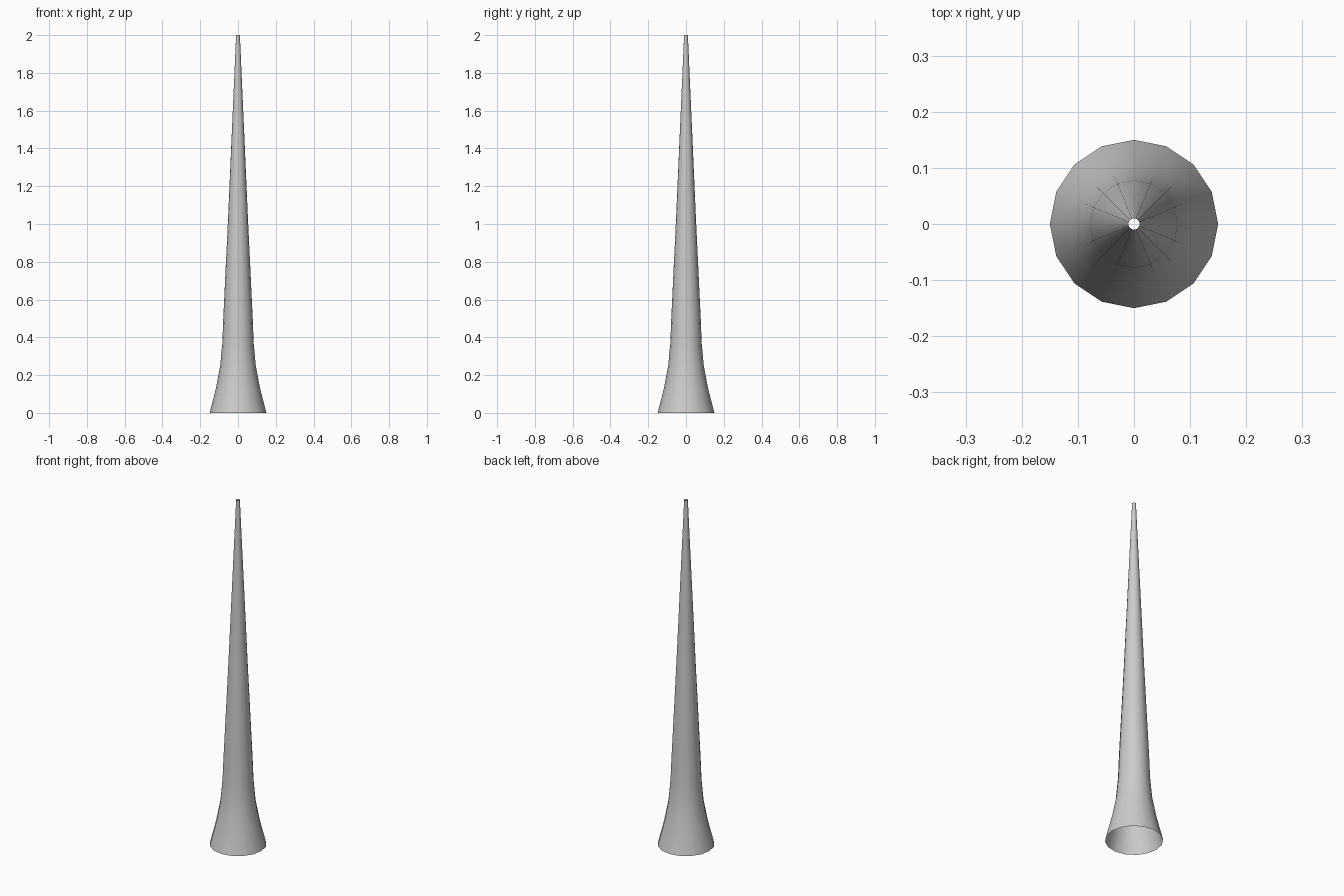
import bpy, bmesh
from math import cos, sin, tau

if "Cube" in bpy.data.objects:
    bpy.data.objects.remove(bpy.data.objects["Cube"])

SIDES = 16
# (radius, height) outline of the flared, tapering tube, open at both ends
PROFILE = [(0.15, 0), (0.117, 0.13), (0.094, 0.25), (0.083, 0.37),
           (0.078, 0.50), (0.054, 1.0), (0.032, 1.5), (0.01, 2.0)]

# Tapered horn: rings of vertices bridged with quads
bm = bmesh.new()
rings = [[bm.verts.new((r * cos(tau * i / SIDES), r * sin(tau * i / SIDES), z))
          for i in range(SIDES)] for r, z in PROFILE]
for low, high in zip(rings, rings[1:]):
    for i in range(SIDES):
        j = (i + 1) % SIDES
        bm.faces.new((low[i], low[j], high[j], high[i])).smooth = True

mesh = bpy.data.meshes.new("tapered_horn")
bm.to_mesh(mesh)
bm.free()
horn = bpy.data.objects.new("tapered_horn", mesh)
bpy.context.collection.objects.link(horn)
